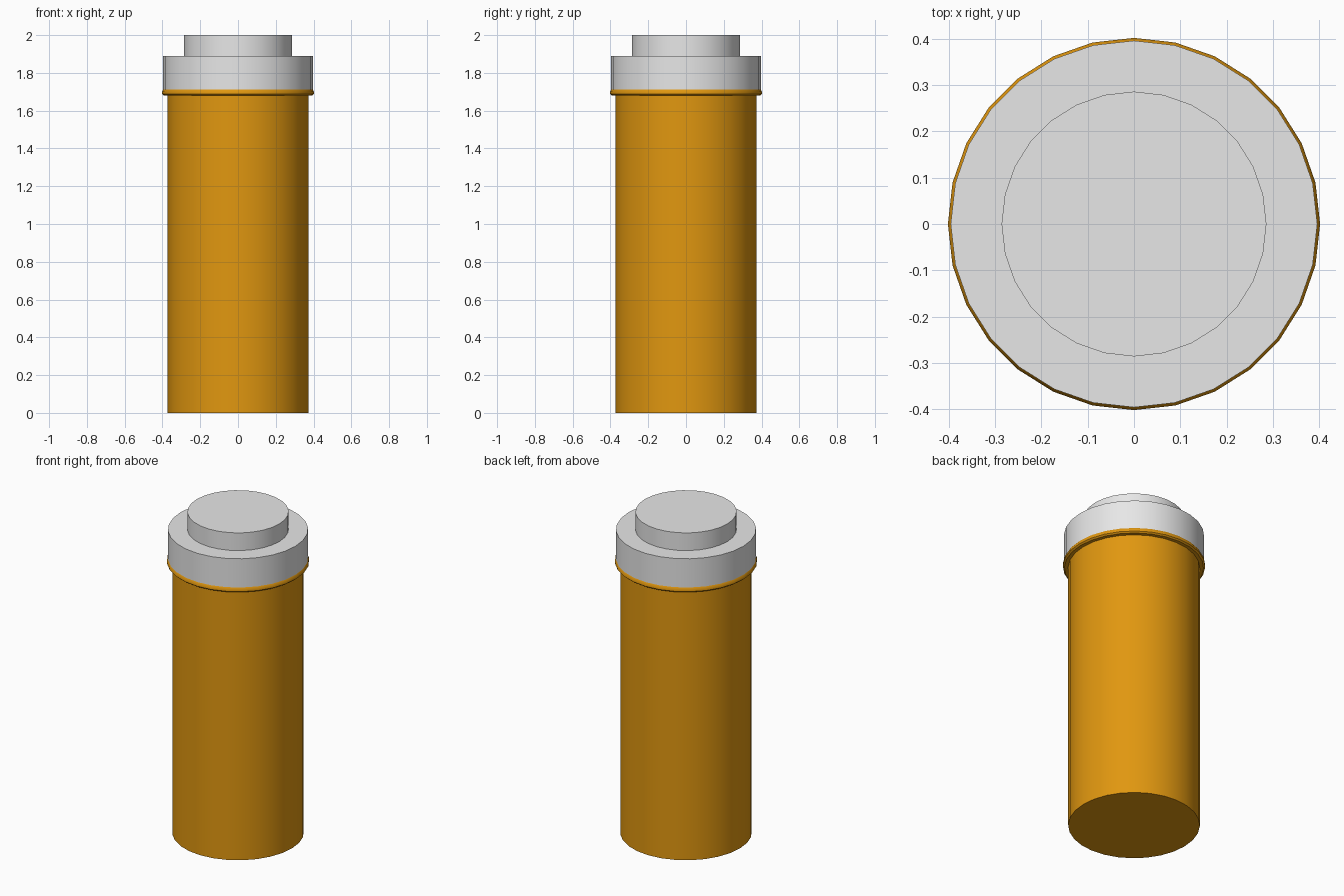
import bpy, bmesh, math

if "Cube" in bpy.data.objects:
    bpy.data.objects.remove(bpy.data.objects["Cube"])

SIDES = 28


def material(name, rgb):
    m = bpy.data.materials.new(name)
    m.diffuse_color = (*rgb, 1)
    m.use_nodes = True
    m.node_tree.nodes["Principled BSDF"].inputs["Base Color"].default_value = m.diffuse_color
    return m


def lathe(name, profile, mat):
    """Closed solid turned around z from (radius, height) points, bottom to top."""
    bm = bmesh.new()
    rings = [[bm.verts.new((r * math.cos(2 * math.pi * i / SIDES),
                            r * math.sin(2 * math.pi * i / SIDES), z))
              for i in range(SIDES)] for r, z in profile]
    for low, high in zip(rings, rings[1:]):
        for i in range(SIDES):
            j = (i + 1) % SIDES
            bm.faces.new((low[i], low[j], high[j], high[i]))
    bm.faces.new(rings[0][::-1])
    bm.faces.new(rings[-1])
    mesh = bpy.data.meshes.new(name)
    bm.to_mesh(mesh)
    bm.free()
    mesh.materials.append(mat)
    ob = bpy.data.objects.new(name, mesh)
    bpy.context.collection.objects.link(ob)
    bpy.ops.object.select_all(action='DESELECT')
    ob.select_set(True)
    bpy.context.view_layer.objects.active = ob
    bpy.ops.object.shade_smooth_by_angle(angle=math.radians(35))
    return ob


amber = material("amber plastic", (0.75, 0.31, 0.005))
white = material("white plastic", (0.8, 0.8, 0.8))

# Amber container with its flared rim
lathe("bottle", [(0.372, 0), (0.372, 1.68), (0.393, 1.68), (0.402, 1.688),
                 (0.402, 1.701), (0.396, 1.711)], amber)

# Stepped cap: wide skirt and narrower plug on top
lathe("cap", [(0.396, 1.711), (0.396, 1.89), (0.286, 1.89), (0.286, 2.0)], white)
